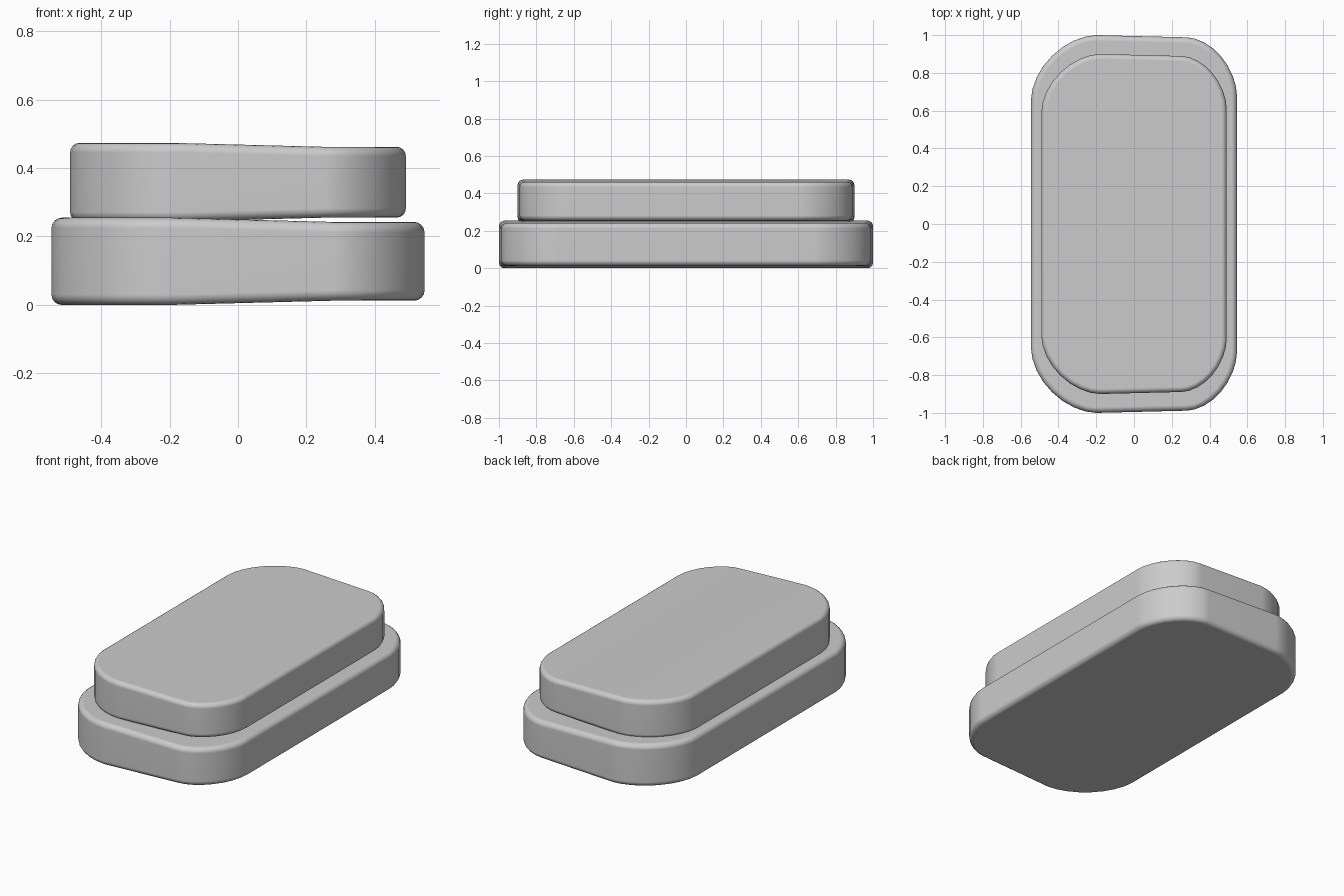
import bpy, bmesh, math

old = bpy.data.objects.get("Cube")
if old:
    bpy.data.objects.remove(old, do_unlink=True)

grey = bpy.data.materials.new("plain grey")
grey.use_nodes = True
grey.diffuse_color = (0.6, 0.6, 0.6, 1)
grey.node_tree.nodes["Principled BSDF"].inputs["Base Color"].default_value = (0.6, 0.6, 0.6, 1)

STEPS = 8


def corner(cx, cy, rx, ry):
    """Quarter of a slightly flattened ellipse, from the side to the end."""
    pts = []
    for i in range(STEPS + 1):
        a = math.pi / 2 * i / STEPS
        c, s = max(math.cos(a), 0), math.sin(a)
        pts.append((cx + rx * c ** 1.12, cy + ry * s ** 1.12))
    return pts


def slab(name, scale, z_mid):
    """Rounded slab, a little thinner on its left side."""
    thick, thin = 0.1275, 0.115
    left = corner(0.28, 0.68, 0.265, 0.308)
    right = corner(-0.2, 0.66, -0.345, 0.34)
    bm = bmesh.new()

    def ring(points, half):
        outline = points + [(x, -y) for x, y in reversed(points)]
        return [[bm.verts.new((x * scale, y * scale, z_mid + d * half * scale))
                 for x, y in outline] for d in (-1, 1)]

    l_low, l_top = ring(left, thin)
    r_low, r_top = ring(right, thick)
    # Caps: two rounded ends joined by a sloping strip
    for lv, rv in ((l_low, r_low), (l_top, r_top)):
        bm.faces.new(lv)
        bm.faces.new(rv)
        bm.faces.new((lv[STEPS], rv[STEPS], rv[STEPS + 1], lv[STEPS + 1]))
    # Side wall
    low = l_low[STEPS + 1:] + l_low[:STEPS + 1] + r_low[STEPS::-1] + r_low[:STEPS:-1]
    top = l_top[STEPS + 1:] + l_top[:STEPS + 1] + r_top[STEPS::-1] + r_top[:STEPS:-1]
    for i in range(len(low)):
        j = (i + 1) % len(low)
        bm.faces.new((low[i], low[j], top[j], top[i]))
    bmesh.ops.recalc_face_normals(bm, faces=bm.faces[:])
    mesh = bpy.data.meshes.new(name)
    bm.to_mesh(mesh)
    bm.free()
    mesh.materials.append(grey)
    obj = bpy.data.objects.new(name, mesh)
    bpy.context.collection.objects.link(obj)
    # Soft rims
    bevel = obj.modifiers.new("rim", "BEVEL")
    bevel.width = 0.03 * scale
    bevel.segments = 4
    bevel.limit_method = "ANGLE"
    bevel.angle_limit = math.radians(50)
    mesh.shade_smooth()
    normals = obj.modifiers.new("normals", "WEIGHTED_NORMAL")
    normals.keep_sharp = True


slab("lower_slab", 1.0, 0.1275)
slab("upper_slab", 0.9, 0.3585)
